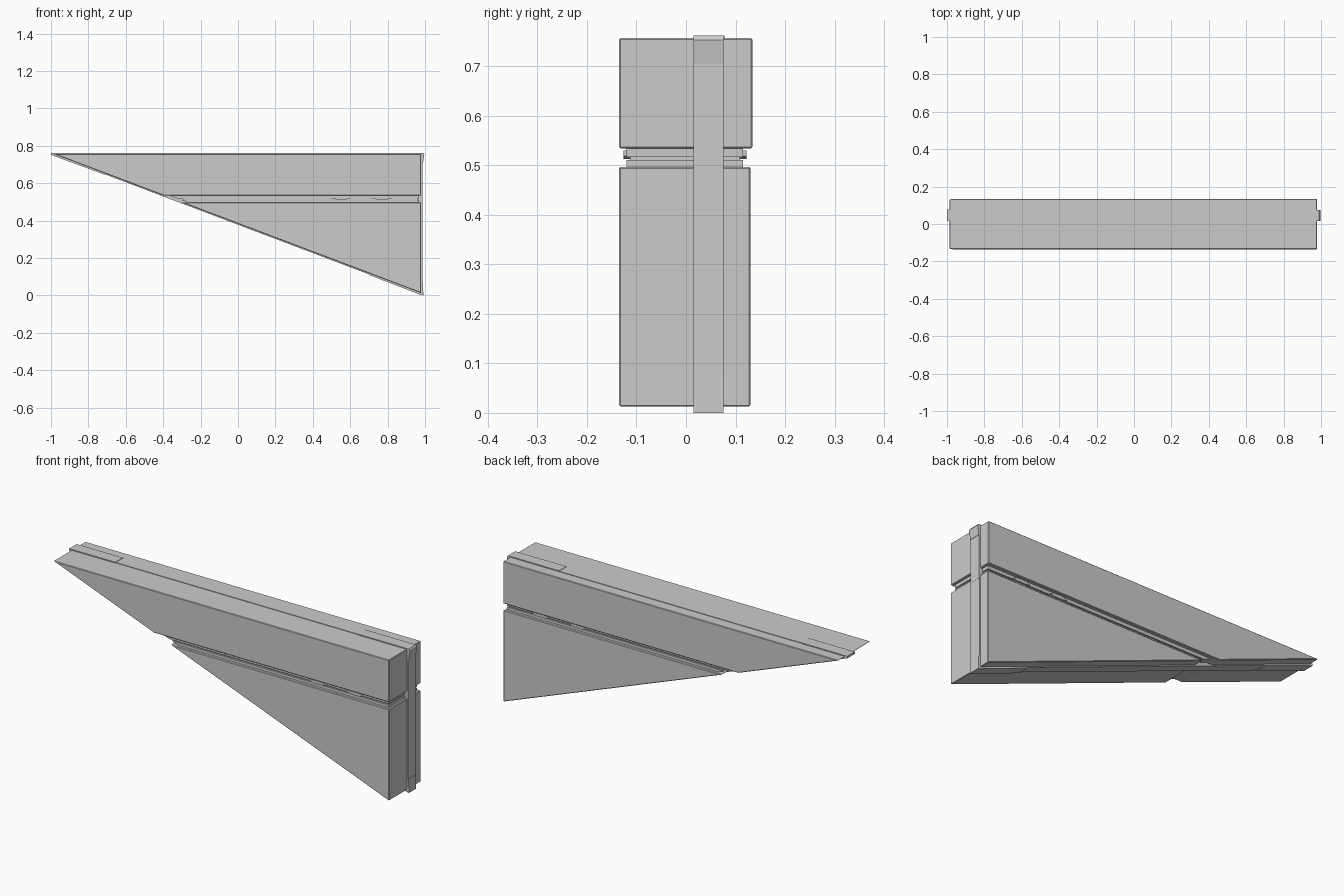
import bpy, bmesh
from mathutils import Vector

if "Cube" in bpy.data.objects:
    bpy.data.objects.remove(bpy.data.objects["Cube"])

# Outline of the wedge in x-z: apex at left, right angle at top right
APEX = Vector((-0.988, 0.757))
FOOT = Vector((0.979, 0.012))
ALONG = (FOOT - APEX).normalized()
OUT = Vector((ALONG.y, -ALONG.x))          # outward from the sloping side
RIGHT, TOP = 0.979, 0.757


def slope_x(z, inset=0.0):
    """x of the sloping side at height z, optionally inset."""
    p = APEX - OUT * inset
    return p.x + (z - p.y) / ALONG.y * ALONG.x


def slope_pt(t, out=0.0):
    """Point at fraction t down the sloping side, offset outward."""
    return tuple(APEX.lerp(FOOT, t) + OUT * out)


def prism(name, pts, y0, y1, bevel=0.0):
    bm = bmesh.new()
    a = [bm.verts.new((p[0], y0, p[1])) for p in pts]
    b = [bm.verts.new((p[0], y1, p[1])) for p in pts]
    n = len(pts)
    bm.faces.new(a)
    bm.faces.new(b[::-1])
    for i in range(n):
        j = (i + 1) % n
        bm.faces.new((a[j], a[i], b[i], b[j]))
    bmesh.ops.recalc_face_normals(bm, faces=bm.faces)
    me = bpy.data.meshes.new(name)
    bm.to_mesh(me)
    bm.free()
    ob = bpy.data.objects.new(name, me)
    bpy.context.collection.objects.link(ob)
    if bevel:
        m = ob.modifiers.new("edge_bevel", 'BEVEL')
        m.width = bevel
        m.segments = 1
    return ob


def slab(name, z0, z1, y0, y1, inset=0.0, bevel=0.0):
    """Horizontal slice of the wedge between two heights."""
    r = RIGHT - inset
    return prism(name, [(slope_x(z1, inset), z1), (slope_x(z0, inset), z0),
                        (r, z0), (r, z1)], y0, y1, bevel)


# Main blocks above and below the groove
prism("upper_block", [tuple(APEX), (slope_x(0.534), 0.534), (RIGHT, 0.534),
                      (RIGHT, TOP)], -0.135, 0.134, 0.003)
prism("lower_block", [(slope_x(0.497), 0.497), tuple(FOOT), (RIGHT, 0.497)],
      -0.135, 0.130, 0.003)

# Stepped core inside the groove
slab("groove_core_upper", 0.517, 0.536, -0.120, 0.115, 0.012)
slab("groove_core_lower", 0.495, 0.511, -0.120, 0.115, 0.012)
slab("groove_core_seam", 0.509, 0.519, -0.113, 0.109, 0.018)

# Small latch tabs in the groove, front and back
for i, x in enumerate((0.55, 0.77)):
    tab = [(x - 0.05, 0.519), (x - 0.025, 0.513), (x + 0.03, 0.513),
           (x + 0.05, 0.519), (x + 0.03, 0.530), (x - 0.025, 0.530)]
    prism(f"latch_tab_front_{i}", tab, -0.126, -0.11)
    prism(f"latch_tab_back_{i}", tab, 0.105, 0.122)

# Band running round the rim: long bars
Y0, Y1 = 0.015, 0.076
D = 0.03
prism("top_bar", [(-0.74, TOP - D), (0.70, TOP - D), (0.70, TOP + 0.003),
                  (-0.74, TOP + 0.003)], Y0 + 0.003, Y1)
prism("right_bar_lower", [(RIGHT - D, 0.06), (0.986, 0.06), (0.986, 0.478),
                          (RIGHT - D, 0.478)], Y0, Y1)
prism("right_bar_upper", [(RIGHT - D, 0.478), (0.987, 0.478), (0.987, 0.71),
                          (RIGHT - D, 0.71)], Y0, Y1)
prism("slope_bar", [slope_pt(0.12, -D), slope_pt(0.12, 0.005),
                    slope_pt(0.87, 0.005), slope_pt(0.87, -D)], Y0 + 0.003, Y1)

# Corner caps, slightly prouder than the bars
prism("apex_cap", [(-0.73, TOP + 0.005), (-1.0, TOP + 0.005), (-1.0, TOP - 0.006),
                   slope_pt(0.14, 0.007), slope_pt(0.14, -0.02)], Y0, Y1 + 0.002)
prism("top_right_cap", [(0.69, TOP + 0.005), (0.99, TOP + 0.005), (0.996, TOP - 0.004),
                        (0.989, 0.705), (RIGHT - D, 0.705), (RIGHT - D, TOP - D),
                        (0.69, TOP - D)], Y0, Y1)
prism("foot_cap", [slope_pt(0.86, 0.008), (0.975, 0.003), (0.991, 0.0),
                   (0.989, 0.073), (RIGHT - D, 0.073), slope_pt(0.86, -D)], Y0, Y1)
